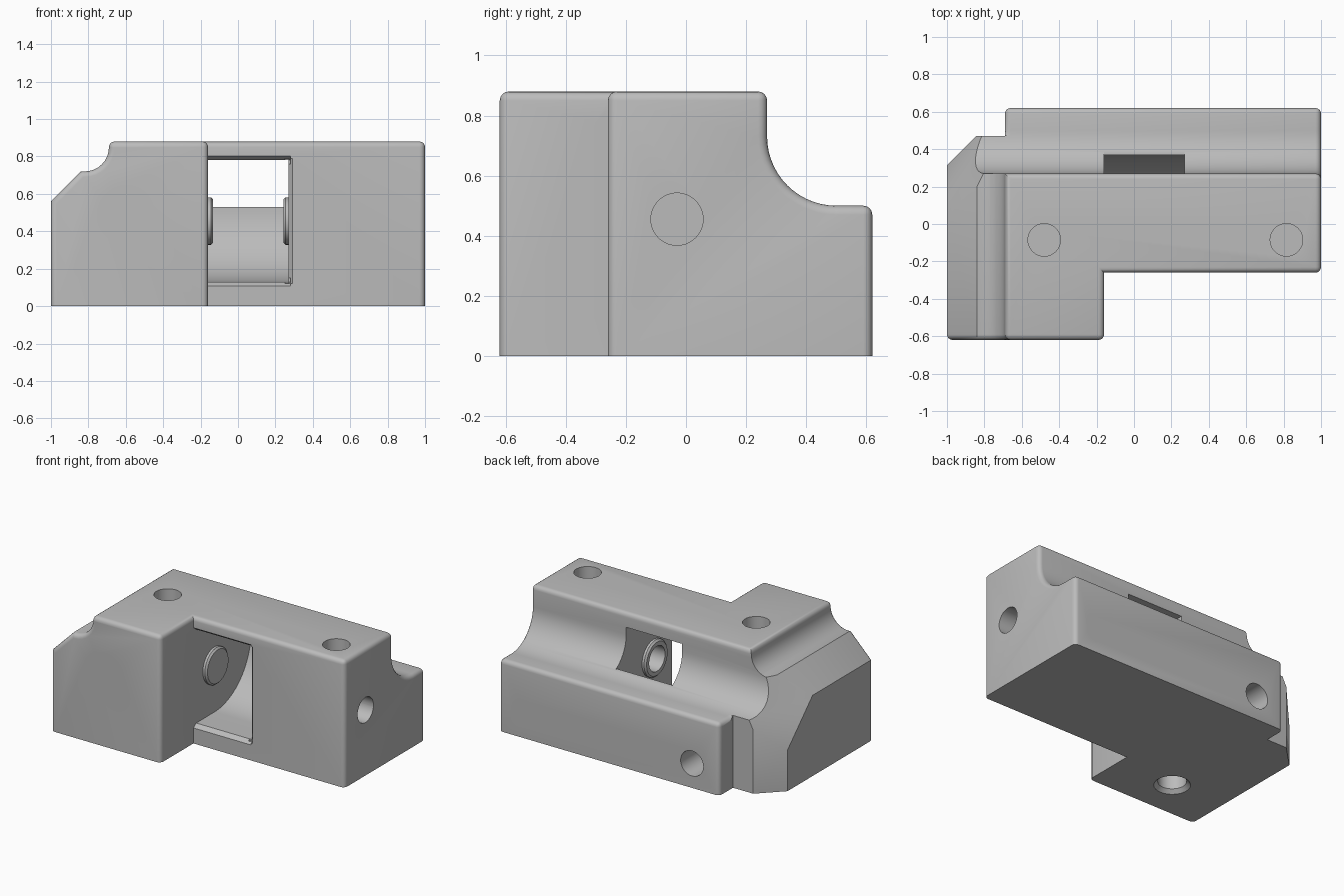
import bpy, bmesh, math
from mathutils import Vector

cube = bpy.data.objects.get("Cube")
if cube:
    bpy.data.objects.remove(cube, do_unlink=True)

grey = bpy.data.materials.new("plain grey")
grey.use_nodes = True
COLOR = (0.5, 0.5, 0.5, 1)
grey.diffuse_color = COLOR
grey.node_tree.nodes["Principled BSDF"].inputs["Base Color"].default_value = COLOR


def make(name, bm):
    bmesh.ops.recalc_face_normals(bm, faces=bm.faces)
    me = bpy.data.meshes.new(name)
    bm.to_mesh(me)
    bm.free()
    me.materials.append(grey)
    ob = bpy.data.objects.new(name, me)
    bpy.context.collection.objects.link(ob)
    return ob


def arc(cx, cy, r, a0, a1, n=14):
    angles = [math.radians(a0 + (a1 - a0) * i / n) for i in range(n + 1)]
    return [(cx + r * math.cos(a), cy + r * math.sin(a)) for a in angles]


def prism(name, points, axis, lo, hi):
    """Extrude a profile: (y, z) along X, (x, z) along Y, (x, y) along Z."""
    bm = bmesh.new()
    place = {"X": lambda p: (lo, *p), "Y": lambda p: (p[0], lo, p[1]), "Z": lambda p: (*p, lo)}[axis]
    face = bm.faces.new([bm.verts.new(place(p)) for p in points])
    out = bmesh.ops.extrude_face_region(bm, geom=[face])
    step = Vector([(hi - lo) * (axis == a) for a in "XYZ"])
    bmesh.ops.translate(bm, vec=step, verts=[v for v in out["geom"] if isinstance(v, bmesh.types.BMVert)])
    return make(name, bm)


def box(name, x0, x1, y0, y1, z0, z1):
    return prism(name, [(x0, y0), (x1, y0), (x1, y1), (x0, y1)], "Z", z0, z1)


def rod(name, centre, r, axis, lo, hi, r2=None):
    """Cylinder or cone between lo and hi; centre gives the other two coordinates."""
    bm = bmesh.new()
    bmesh.ops.create_cone(bm, cap_ends=True, segments=48, radius1=r,
                          radius2=r if r2 is None else r2, depth=hi - lo)
    mid, (a, b) = (lo + hi) / 2, centre
    for v in bm.verts:
        x, y, z = v.co
        v.co = {"X": (z + mid, x + a, y + b), "Y": (x + a, z + mid, y + b),
                "Z": (x + a, y + b, z + mid)}[axis]
    return make(name, bm)


def combine(body, tool, operation="DIFFERENCE"):
    mod = body.modifiers.new("combine", "BOOLEAN")
    mod.operation, mod.solver, mod.object = operation, "EXACT", tool
    apply_modifiers(body)
    bpy.data.objects.remove(tool, do_unlink=True)


def apply_modifiers(ob):
    bpy.context.view_layer.objects.active = ob
    for mod in list(ob.modifiers):
        bpy.ops.object.modifier_apply(modifier=mod.name)


# Body: long profile with a cove along the back
TOP = 0.88
body = prism("body", [(-0.62, 0), (0.62, 0), (0.62, 0.5)] + arc(0.5, 0.73, 0.23, 270, 180)
             + [(0.27, TOP), (-0.62, TOP)], "X", -1, 1)

# Stepped front, notched rear corner, sloped and coved end
combine(body, box("front_step", -0.16, 1.2, -0.8, -0.26, -0.1, 1))
combine(body, box("rear_notch", -1.2, -0.69, 0.47, 0.8, -0.1, 1))
combine(body, prism("end_slope", [(-1.1, 0.46), (-0.84, 0.72)] + arc(-0.82, 0.85, 0.13, 270, 360, 8)
                    + [(-0.69, 1), (-1.1, 1)], "Y", -0.8, 0.8))

# Flat corner facets, then mark the rounded edges
bm = bmesh.new()
bm.from_mesh(body.data)
for co, no in (((-1, 0.315, 0), (-1, 1, 0)), ((-1, 0.04, 0.56), (-2, 1, 1))):
    res = bmesh.ops.bisect_plane(bm, geom=bm.verts[:] + bm.edges[:] + bm.faces[:],
                                 plane_co=co, plane_no=no, clear_outer=True, dist=1e-5)
    rim = [e for e in res["geom_cut"] if isinstance(e, bmesh.types.BMEdge)]
    bmesh.ops.holes_fill(bm, edges=rim, sides=0)
bmesh.ops.recalc_face_normals(bm, faces=bm.faces)
weight = bm.edges.layers.float.new("bevel_weight_edge")
for e in bm.edges:
    mid = (e.verts[0].co + e.verts[1].co) / 2
    crossing = mid.x < -0.68 and 0.2 < mid.y < 0.475
    if len(e.link_faces) == 2 and mid.z > 0.01 and not crossing:
        if e.calc_face_angle_signed(0) > math.radians(60):
            e[weight] = 1
bm.to_mesh(body.data)
bm.free()
bevel = body.modifiers.new("round", "BEVEL")
bevel.limit_method, bevel.width, bevel.segments = "WEIGHT", 0.03, 4
bevel.use_clamp_overlap = False
apply_modifiers(body)

# Window with a curved floor and a flared front rim
combine(body, prism("window", [(-0.3, 0.78), (-0.3, 0.13)] + arc(-0.03, 0.53, 0.4, 270, 360, 20)
                    + [(0.45, 0.53), (0.45, 0.78)], "X", -0.16, 0.27))
for name, pts in (("rim_top", [(-0.27, 0.81), (-0.27, 0.76), (-0.23, 0.76), (-0.23, 0.78)]),
                  ("rim_bottom", [(-0.27, 0.1), (-0.27, 0.15), (-0.23, 0.15), (-0.23, 0.13)])):
    combine(body, prism(name, pts, "X", -0.16, 0.28))
combine(body, prism("rim_side", [(0.3, -0.27), (0.25, -0.27), (0.25, -0.23), (0.27, -0.23)], "Z", 0.12, 0.79))

# Pivot bosses on both window walls
PIVOT = (-0.03, 0.455)
for base, side in ((-0.16, 1), (0.27, -1)):
    mid, tip = base + side * 0.016, base + side * 0.027
    combine(body, rod("boss", PIVOT, 0.127, "X", *sorted((base - side * 0.01, mid))), "UNION")
    radii = (0.127, 0.115) if side > 0 else (0.115, 0.127)
    combine(body, rod("boss_tip", PIVOT, radii[0], "X", *sorted((mid - side * 0.0001, tip)), r2=radii[1]), "UNION")

# Pivot bore, narrow at the sloped end
combine(body, rod("bore", PIVOT, 0.047, "X", -1.1, -0.3))
combine(body, rod("bore_left", PIVOT, 0.075, "X", -0.38, -0.1))
combine(body, rod("bore_right", PIVOT, 0.087, "X", 0.2, 1.1))

# Large front socket and the flared hole that meets it from below
combine(body, rod("socket", (-0.6, 0.495), 0.152, "Y", -0.7, 0.08))
combine(body, rod("drain", (-0.6, -0.345), 0.09, "Z", -0.1, 0.45))
combine(body, rod("drain_flare", (-0.6, -0.345), 0.125, "Z", -0.01, 0.025, r2=0.09))

# Fixing holes in the top and back
for x in (-0.48, 0.815):
    combine(body, rod("top_hole", (x, -0.085), 0.087, "Z", 0.58, 1))
    combine(body, rod("back_hole", (x, 0.17), 0.087, "Y", 0.3, 0.7))

bpy.ops.object.select_all(action="DESELECT")
body.select_set(True)
bpy.context.view_layer.objects.active = body
bpy.ops.object.shade_smooth_by_angle(angle=math.radians(32))
